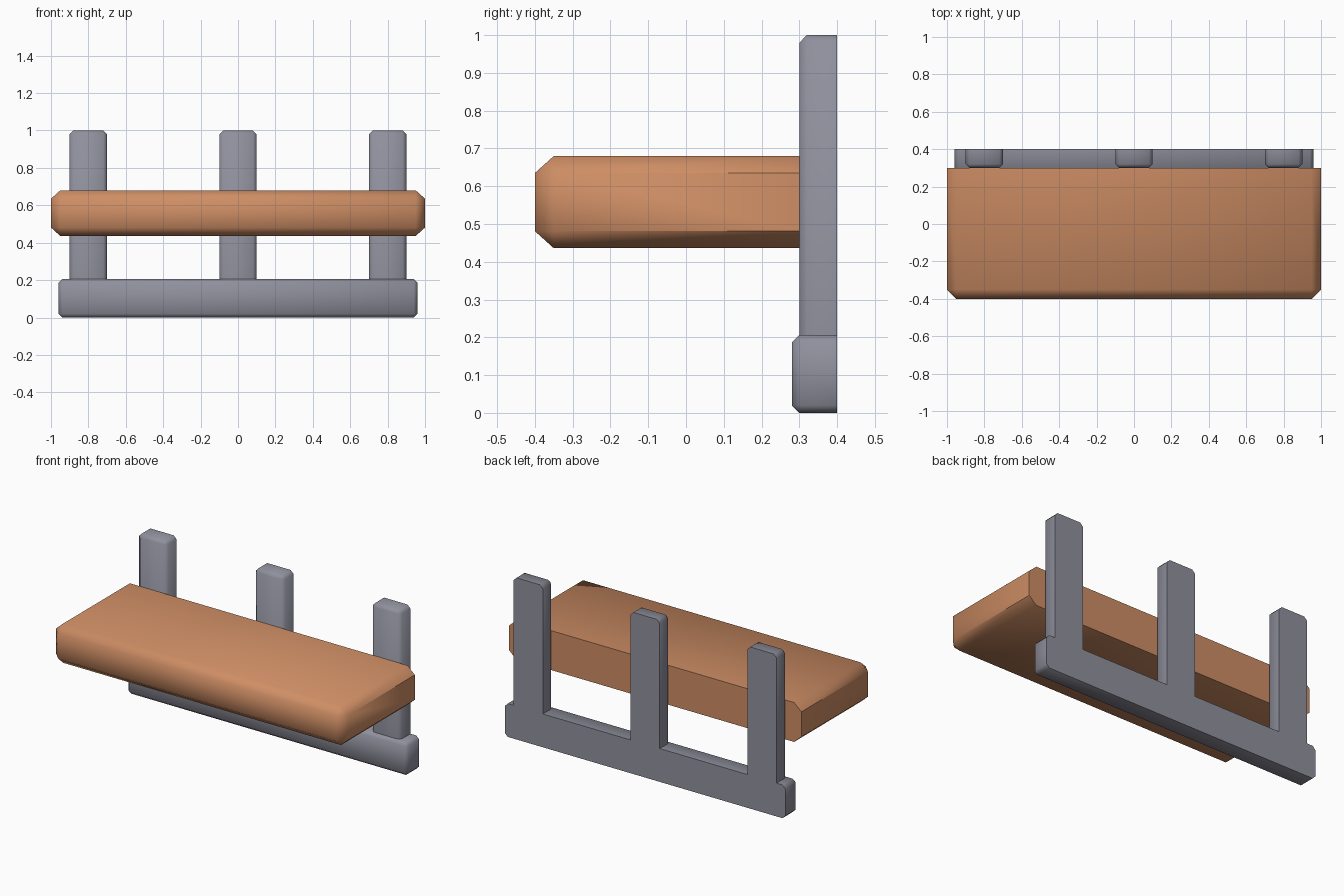
import bpy, bmesh, math
from mathutils import Matrix, Vector

if "Cube" in bpy.data.objects:
    bpy.data.objects.remove(bpy.data.objects["Cube"])


def material(name, rgb):
    m = bpy.data.materials.new(name)
    m.diffuse_color = (*rgb, 1)
    m.use_nodes = True
    m.node_tree.nodes["Principled BSDF"].inputs["Base Color"].default_value = m.diffuse_color
    return m


wood = material("warm wood", (0.62, 0.27, 0.13))
metal = material("grey metal", (0.28, 0.28, 0.34))


def block(bm, lo, hi, bevel, flat_bottom=False, squash=1.0):
    """Box chamfered on every edge except those of its back face."""
    part = bmesh.new()
    lo, hi = Vector(lo), Vector(hi)
    size = hi - lo
    size.z /= squash
    bmesh.ops.create_cube(part, size=1, matrix=Matrix.Diagonal((*size, 1)))

    def keep(e):
        back = all(v.co.y > 0 for v in e.verts)
        bottom = flat_bottom and all(v.co.z < 0 for v in e.verts)
        return not (back or bottom)

    bmesh.ops.bevel(part, geom=[e for e in part.edges if keep(e)],
                    offset=bevel, segments=1, affect='EDGES', profile=0.5)
    if flat_bottom:
        down = [f for f in part.faces if f.normal.z < -0.9]
        bmesh.ops.delete(part, geom=down, context='FACES')
    bmesh.ops.scale(part, vec=(1, 1, squash), verts=part.verts)
    bmesh.ops.translate(part, vec=(lo + hi) / 2, verts=part.verts)
    tmp = bpy.data.meshes.new("tmp")
    part.to_mesh(tmp)
    part.free()
    bm.from_mesh(tmp)
    bpy.data.meshes.remove(tmp)


def finish(bm, name, mat):
    me = bpy.data.meshes.new(name)
    bm.normal_update()
    bm.to_mesh(me)
    bm.free()
    me.materials.append(mat)
    ob = bpy.data.objects.new(name, me)
    bpy.context.collection.objects.link(ob)
    bpy.ops.object.select_all(action='DESELECT')
    ob.select_set(True)
    bpy.context.view_layer.objects.active = ob
    bpy.ops.object.shade_smooth_by_angle(angle=math.radians(46))


# Shelf board
bm = bmesh.new()
block(bm, (-1, -0.4, 0.436), (1, 0.3, 0.68), 0.05, squash=0.9)
finish(bm, "shelf_board", wood)

# Lower rail
bm = bmesh.new()
block(bm, (-0.96, 0.28, 0), (0.96, 0.4, 0.206), 0.02)
finish(bm, "lower_rail", metal)

# Three upright posts standing on the rail
for label, x in (("left", -0.8), ("middle", 0), ("right", 0.8)):
    bm = bmesh.new()
    block(bm, (x - 0.1, 0.3, 0.206), (x + 0.1, 0.4, 1), 0.02, flat_bottom=True)
    finish(bm, label + "_post", metal)
